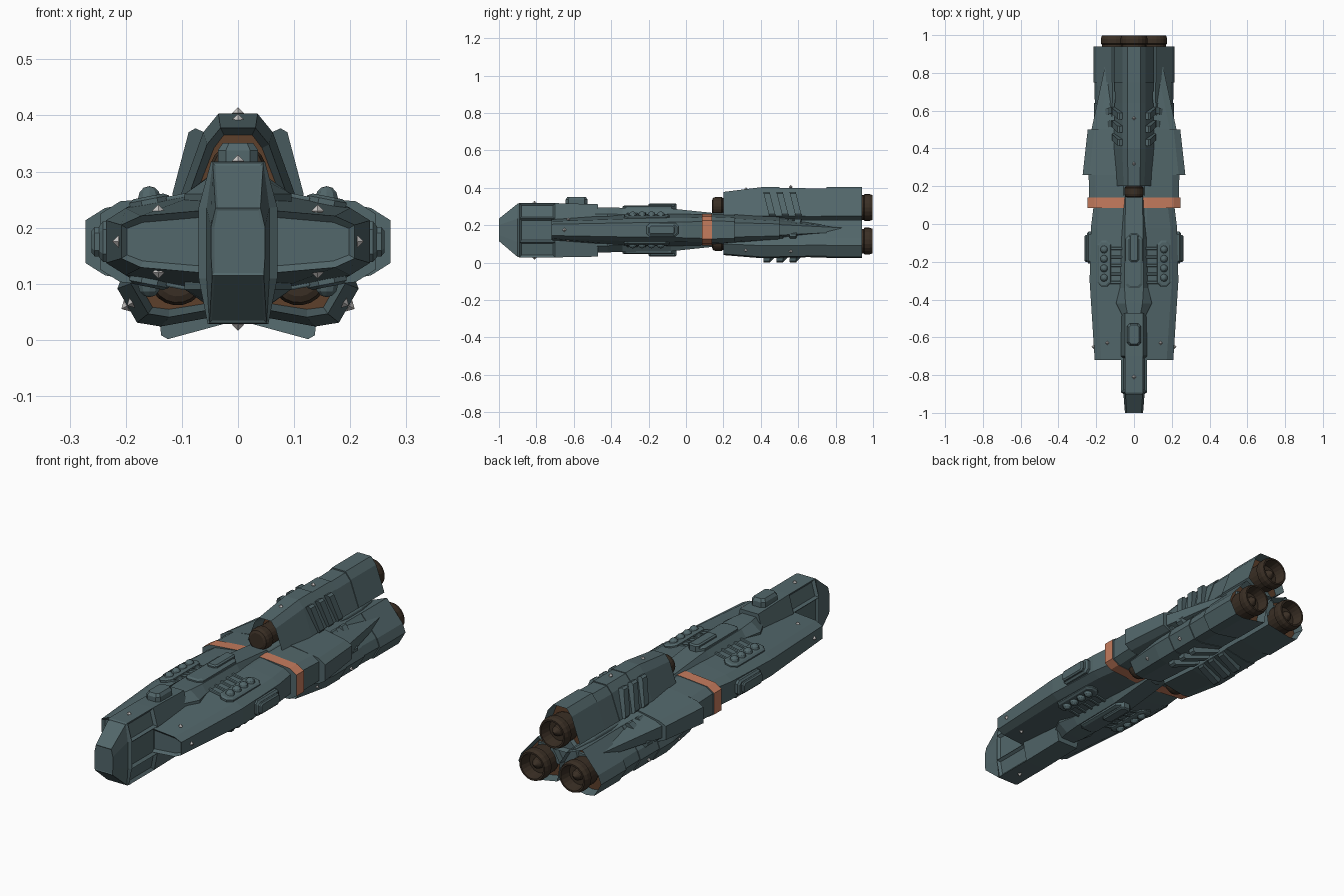
import bpy, bmesh, math
from mathutils import Vector

if "Cube" in bpy.data.objects:
    bpy.data.objects.remove(bpy.data.objects["Cube"])

CZ = 0.175   # height of the ship's long axis


def material(name, rgb):
    m = bpy.data.materials.new(name)
    m.diffuse_color = (*rgb, 1)
    m.use_nodes = True
    m.node_tree.nodes["Principled BSDF"].inputs["Base Color"].default_value = m.diffuse_color
    return m


HULL = material("teal_grey_hull", (0.085, 0.135, 0.145))
STRIPE = material("orange_stripe", (0.56, 0.20, 0.11))
ENGINE = material("dark_brown_engine", (0.042, 0.028, 0.018))
INTAKE = material("copper_brown_intake", (0.11, 0.05, 0.024))
SPIKE = material("pale_grey_beacon", (0.60, 0.58, 0.57))


def loft_bm(rings):
    """Skin a list of equal length rings and cap both ends."""
    bm = bmesh.new()
    vs = [[bm.verts.new(p) for p in r] for r in rings]
    n = len(rings[0])
    for a, b in zip(vs, vs[1:]):
        for i in range(n):
            bm.faces.new((a[i], a[(i + 1) % n], b[(i + 1) % n], b[i]))
    caps = [bm.faces.new(vs[0]), bm.faces.new(vs[-1])]
    bmesh.ops.recalc_face_normals(bm, faces=bm.faces)
    return bm, caps


def finish(name, bm, *mats):
    me = bpy.data.meshes.new(name)
    bm.to_mesh(me)
    bm.free()
    for m in mats:
        me.materials.append(m)
    ob = bpy.data.objects.new(name, me)
    bpy.context.collection.objects.link(ob)
    return ob


def triple(ob):
    """Repeat a part three times around the ship's axis."""
    ob.location.z = CZ
    for k in (1, 2):
        c = ob.copy()
        c.name = f"{ob.name}_{k}"
        c.rotation_euler.y = k * math.tau / 3
        bpy.context.collection.objects.link(c)


def section(half, y, z0=0.0):
    """Close a half outline (top to bottom, x > 0) into a ring at y."""
    return [(x, y, z + z0) for x, z in half] + [(-x, y, z + z0) for x, z in reversed(half)]


def lathe(name, profile, mat, r0, n=20):
    """Turn (radius, y) around an axis parallel to y at height r0."""
    rings = [[(r * math.cos(t), y, r0 + r * math.sin(t))
              for t in (math.tau * i / n for i in range(n))] for r, y in profile]
    return finish(name, loft_bm(rings)[0], mat)


def pad(name, c, a, n, la, lb, h, mat=HULL, cut=0.4):
    """Raised octagonal plate: centre c, long direction a, normal n."""
    c, a, n = Vector(c), Vector(a).normalized(), Vector(n).normalized()
    b = n.cross(a)

    def ring(s, d):
        la2, lb2 = la - s, lb - s
        k = min(la2, lb2) * cut
        pts = [(la2, lb2 - k), (la2 - k, lb2), (k - la2, lb2), (-la2, lb2 - k),
               (-la2, k - lb2), (k - la2, -lb2), (la2 - k, -lb2), (la2, k - lb2)]
        return [c + a * u + b * v + n * d for u, v in pts]
    s = min(la, lb) * 0.25
    rings = [ring(0, -0.02), ring(0, h * 0.6), ring(s, h)]
    return finish(name, loft_bm(rings)[0], mat)


# Main hull: y, half width, edge / shoulder / centre half heights
hull = [(-0.72, 0.208, .030, .046, .055), (-0.30, 0.235, .038, .060, .085),
        (-0.02, 0.228, .042, .064, .085), (0.085, 0.215, .045, .066, .082),
        (0.085, 0.245, .050, .072, .084), (0.14, 0.245, .050, .072, .084),
        (0.14, 0.238, .048, .070, .082), (0.26, 0.240, .045, .066, .082),
        (0.26, 0.272, .038, .060, .086), (0.50, 0.245, .032, .048, .075),
        (0.50, 0.225, .028, .044, .070), (0.90, 0.140, .008, .012, .016)]
bm, caps = loft_bm([section([(0.07, c), (w - 0.035, s), (w, e), (w, -e), (w - 0.035, -s), (0.07, -c)], y, CZ)
                    for y, w, e, s, c in hull])
for f in bm.faces:
    if 0.086 < f.calc_center_median().y < 0.139:
        f.material_index = 1
bmesh.ops.inset_individual(bm, faces=[caps[0]], thickness=0.012, depth=-0.012)
finish("main_hull", bm, HULL, STRIPE)

# Nose block with recessed side panels: y, top half width, side half width, top, bottom
nose = [(-1.0, .040, .048, .235, .115), (-0.90, .045, .056, .315, .030), (-0.89, .048, .070, .318, .028),
        (-0.70, .048, .070, .318, .028), (-0.47, .048, .068, .312, .032)]
bm, caps = loft_bm([section([(t, zt), (w, zt - (zt - zb) * .28), (w, zb + (zt - zb) * .28), (t + .006, zb)], y)
                    for y, t, w, zt, zb in nose])
sides = [f for f in bm.faces if abs(f.normal.x) > 0.95 and -0.88 < f.calc_center_median().y < -0.72]
bmesh.ops.inset_individual(bm, faces=sides, thickness=0.015, depth=-0.012)
slopes = [f for f in bm.faces if f.calc_center_median().y < -0.93 and abs(f.normal.x) < 0.1]
bmesh.ops.inset_individual(bm, faces=slopes, thickness=0.006, depth=-0.002)
finish("nose", bm, HULL)

# Central spine behind the nose
spine = [(-0.50, .030, .055, .120), (-0.42, .045, .095, .120), (-0.34, .050, .075, .118),
         (-0.08, .048, .070, .114), (0.15, .045, .060, .090)]
bm, caps = loft_bm([section([(t, h), (w, h - .035), (w, .035 - h), (t, -h)], y, CZ) for y, t, w, h in spine])
finish("spine", bm, HULL)

# Hatches on the nose, the spine and the hull sides
pad("nose_hatch", (0, -0.585, 0.318), (0, 1, 0), (0, 0, 1), 0.058, 0.036, 0.033)
for s in (1, -1):
    pad("spine_deck", (0, -0.20, CZ + s * 0.116), (0, 1, 0), (0, 0, s), 0.14, 0.045, 0.014)
    pad("spine_hatch", (0, -0.125, CZ + s * 0.128), (0, 1, 0), (0, 0, s), 0.075, 0.026, 0.014)
    pad("side_hatch_frame", (s * 0.230, -0.125, CZ), (0, 1, 0), (s, 0, 0), 0.085, 0.036, 0.018)
    pad("side_hatch", (s * 0.247, -0.13, CZ), (0, 1, 0), (s, 0, 0), 0.072, 0.026, 0.014)

# Turret rows and cooling ribs, on all four hull quarters
for sx in (1, -1):
    for sz in (1, -1):
        nrm = Vector((sx * 0.19, 0, sz * 0.98))
        pad("turret_base", (sx * 0.157, -0.21, CZ + sz * 0.068), (0, 1, 0), nrm, 0.122, 0.036, 0.013, cut=0.6)
        for i in range(4):
            bm = bmesh.new()
            bmesh.ops.create_uvsphere(bm, u_segments=10, v_segments=6, radius=0.021)
            bmesh.ops.translate(bm, verts=bm.verts, vec=(sx * 0.158, -0.285 + i * 0.05, CZ + sz * 0.078))
            finish("turret_dome", bm, HULL)
        for i in range(5):
            pad("cooling_rib", (sx * 0.095, -0.31 + i * 0.045, CZ + sz * 0.079), (1, 0, -sx * sz * 0.19),
                nrm, 0.035, 0.007, 0.007)

# Three engine nacelles, open at both ends: y, section scale
outline = [(.035, .228), (.062, .195), (.105, .075), (.035, .02)]
steps = [(0.20, .89), (0.40, 1.0), (0.50, 1.0), (0.50, .985), (0.64, .985), (0.64, .965), (0.75, .975),
         (0.75, 1.0), (0.94, 1.0)]
bm, caps = loft_bm([section([(x * k, z * k) for x, z in outline], y) for y, k in steps])
bmesh.ops.inset_individual(bm, faces=[caps[0]], thickness=0.014, depth=-0.06)
bmesh.ops.inset_individual(bm, faces=[caps[1]], thickness=0.008, depth=-0.05)
caps[0].material_index = 1
caps[1].material_index = 1
triple(finish("nacelle", bm, HULL, INTAKE))

# Turbine noses, exhaust nozzles and the core between the nacelles
triple(lathe("turbine", [(.035, .14), (.046, .145), (.051, .16), (.051, .19), (.046, .195), (.046, .30)],
             ENGINE, 0.125))
triple(lathe("nozzle", [(.060, .88), (.066, .90), (.066, .95), (.072, .955), (.072, .98), (.066, .998),
                        (.058, .998), (.050, .945), (.026, .945), (.022, .965), (.003, .985)], ENGINE, 0.12))
lathe("engine_core", [(.10, .15), (.10, .80), (.07, .91)], HULL, CZ, 12)

# Slanted louvres on the nacelle flanks
for s in (1, -1):
    for i in range(3):
        quad = [(.060, .195), (.076, .202), (.088, .195), (.117, .085), (.112, .075), (.095, .075)]
        y0 = 0.415 + i * 0.07
        bm, caps = loft_bm([[(s * x, y + (0.195 - z) * 0.25, z) for x, z in quad] for y in (y0, y0 + 0.034)])
        triple(finish("louvre", bm, HULL))


# Small pointed beacons
def beacon(p, rep=False):
    bm = bmesh.new()
    bmesh.ops.create_uvsphere(bm, u_segments=4, v_segments=2, radius=0.011)
    bmesh.ops.translate(bm, verts=bm.verts, vec=p)
    ob = finish("beacon", bm, SPIKE)
    if rep:
        triple(ob)


beacon((0, 0.56, 0.229), True)
beacon((0, 0.32, 0.217), True)
beacon((0, -0.81, 0.319))
beacon((0, -0.81, 0.027))
for sx in (1, -1):
    beacon((sx * 0.213, -0.65, CZ))
    for sz in (1, -1):
        beacon((sx * 0.142, -0.63, CZ + sz * 0.055))
